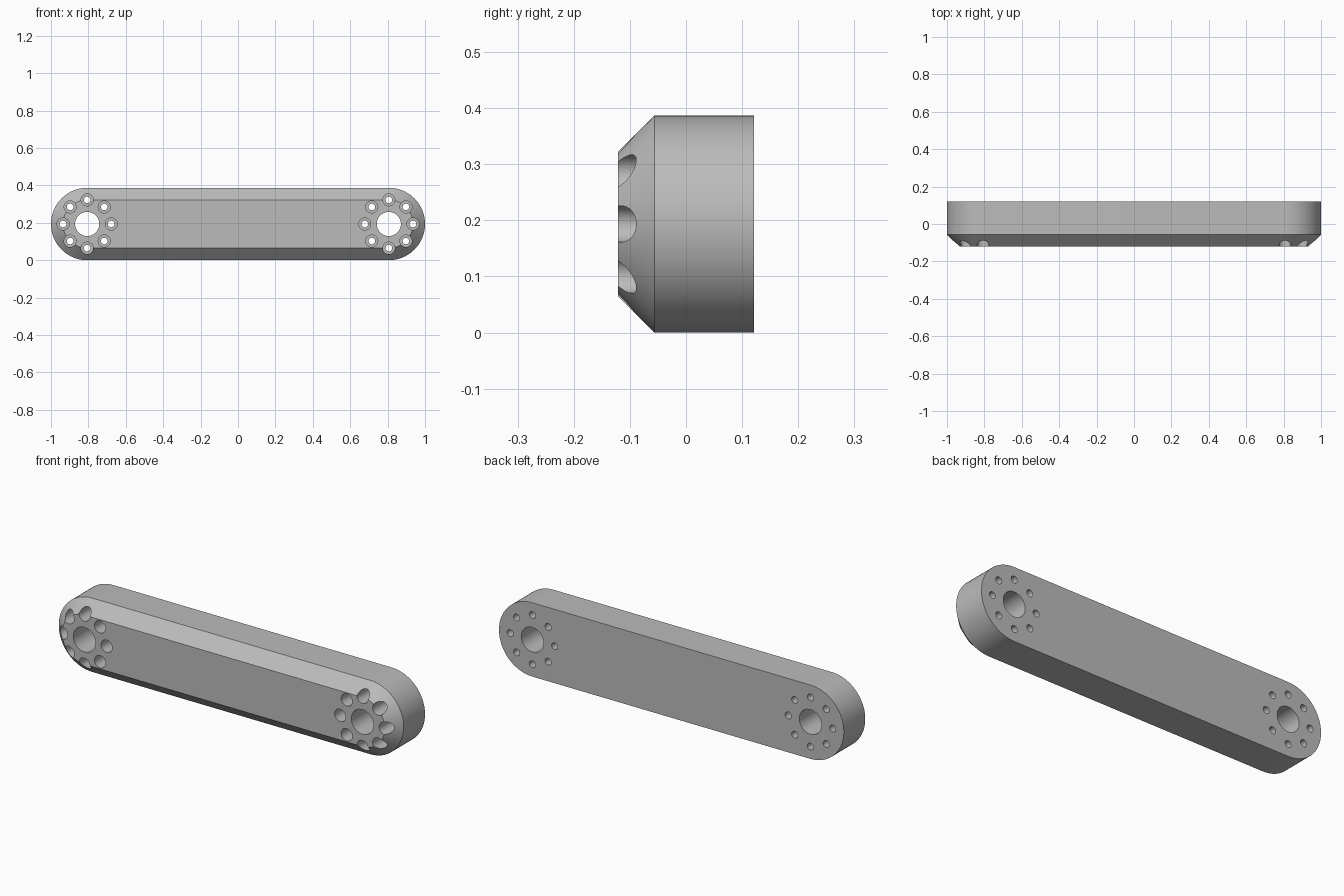
import bpy, bmesh
from math import sin, cos, pi, radians
from mathutils import Matrix, Vector

cube = bpy.data.objects.get("Cube")
if cube:
    bpy.data.objects.remove(cube, do_unlink=True)

UNIT = 2 / 124              # the link is 124 units long
R = 12 * UNIT               # end radius
CENTRE = 50 * UNIT          # pivot distance from the middle
CHAMFER = 4 * UNIT
FRONT, BACK = -7.5 * UNIT, 7.5 * UNIT
BOLT_CIRCLE = 8 * UNIT
ARC = 40                    # segments per rounded end

metal = bpy.data.materials.new("plain grey")
metal.use_nodes = True
GREY = (0.5, 0.5, 0.5, 1)
metal.diffuse_color = GREY
metal.node_tree.nodes["Principled BSDF"].inputs["Base Color"].default_value = GREY


def make_object(name, bm):
    bmesh.ops.recalc_face_normals(bm, faces=bm.faces)
    mesh = bpy.data.meshes.new(name)
    bm.to_mesh(mesh)
    bm.free()
    mesh.materials.append(metal)
    obj = bpy.data.objects.new(name, mesh)
    bpy.context.collection.objects.link(obj)
    return obj


def loft(bm, rings):
    """Skin a stack of matching closed rings and cap both ends."""
    loops = [[bm.verts.new(p) for p in ring] for ring in rings]
    for a, b in zip(loops, loops[1:]):
        for i in range(len(a)):
            j = (i + 1) % len(a)
            bm.faces.new((a[i], a[j], b[j], b[i]))
    bm.faces.new(loops[0])
    bm.faces.new(loops[-1])


def stadium(radius, y):
    points = []
    for side, start in ((1, -pi / 2), (-1, pi / 2)):
        for i in range(ARC + 1):
            a = start + pi * i / ARC
            points.append((side * CENTRE + radius * cos(a), y, R + radius * sin(a)))
    return points


def circle(x, z, radius, y, count):
    return [(x + radius * cos(2 * pi * i / count), y,
             z + radius * sin(2 * pi * i / count)) for i in range(count)]


# Rounded bar with a chamfered front rim
bm = bmesh.new()
loft(bm, [stadium(R - CHAMFER, FRONT), stadium(R, FRONT + CHAMFER), stadium(R, BACK)])
bar = make_object("link_arm", bm)

# Pivot bores and stepped bolt holes, gathered in one cutter
bm = bmesh.new()
PIVOT_R, HEAD_R, BOLT_R = 4 * UNIT, 2 * UNIT, 1.1 * UNIT
STEP = BACK - 5 * UNIT
OUT = 0.05
for x in (-CENTRE, CENTRE):
    loft(bm, [circle(x, R, PIVOT_R, y, 48) for y in (FRONT - OUT, BACK + OUT)])
    for k in range(8):
        a = k * pi / 4
        hx, hz = x + BOLT_CIRCLE * cos(a), R + BOLT_CIRCLE * sin(a)
        steps = ((HEAD_R, FRONT - OUT), (HEAD_R, STEP), (BOLT_R, STEP), (BOLT_R, BACK + OUT))
        loft(bm, [circle(hx, hz, r, y, 32) for r, y in steps])
cutter = make_object("hole_cutter", bm)
cutter.hide_render = True

# Cut the holes and bake the result
cut = bar.modifiers.new("holes", 'BOOLEAN')
cut.operation = 'DIFFERENCE'
cut.solver = 'EXACT'
cut.object = cutter
bpy.ops.object.select_all(action='DESELECT')
bar.select_set(True)
bpy.context.view_layer.objects.active = bar
bpy.ops.object.modifier_apply(modifier=cut.name)
bpy.data.objects.remove(cutter, do_unlink=True)

bpy.ops.object.shade_smooth_by_angle(angle=radians(30))
